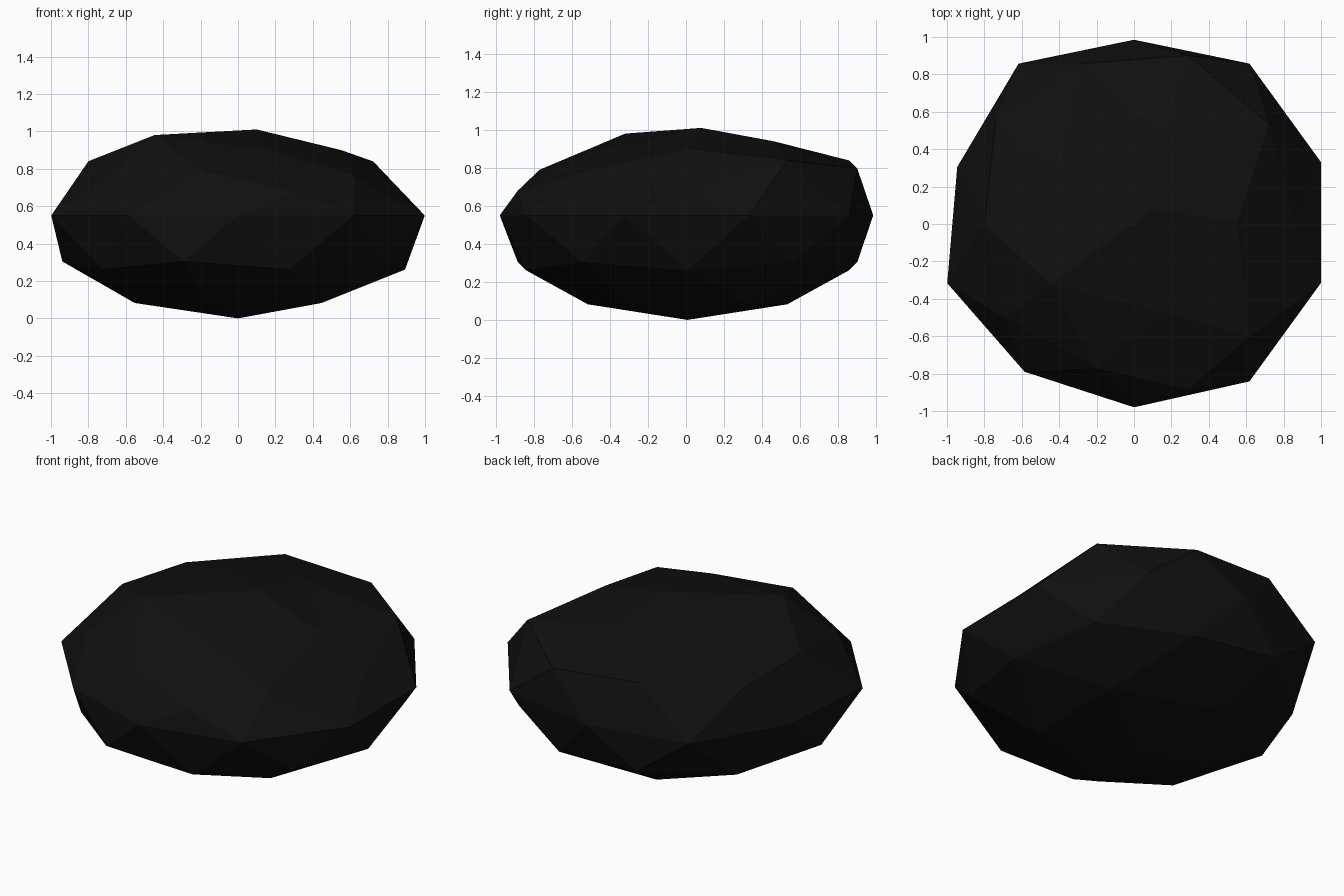
import bpy
import bmesh
from mathutils import Vector

if "Cube" in bpy.data.objects:
    bpy.data.objects.remove(bpy.data.objects["Cube"])

# Dents in the upper half: where the closest vertex of the pebble is pushed to
DENTS = [
    (0.10, 0.08, 1.01), (-0.446, -0.32, 0.98), (0.55, 0.008, 0.90),   # crown
    (0.15, 0.46, 0.94), (-0.40, 0.29, 0.94), (0.15, -0.47, 0.90),
    (-0.80, 0.00, 0.84), (-0.20, -0.77, 0.79), (0.62, -0.60, 0.765),  # shoulder
    (0.29, -0.885, 0.68), (0.86, 0.00, 0.68),
    (-0.69, -0.50, 0.76), (-0.74, 0.54, 0.785),
    (0.00, 0.985, 0.55), (0.00, -0.98, 0.55),                         # rim
    (-0.945, 0.305, 0.55), (-0.585, -0.79, 0.55),
]

# Flattened low-poly ball resting on the ground
bm = bmesh.new()
bmesh.ops.create_icosphere(bm, subdivisions=2, radius=1.0)
for v in bm.verts:
    n = v.co.normalized()
    v.co = Vector((n.x * 1.05, n.y * 1.05 + 0.008, n.z * 0.55 + 0.55))

# Chip the stone: each dent moves its nearest original vertex
start = [(v, v.co.copy()) for v in bm.verts]
for dent in DENTS:
    target = Vector(dent)
    vert = min(start, key=lambda p: (p[1] - target).length)[0]
    vert.co = target

bmesh.ops.recalc_face_normals(bm, faces=bm.faces)
mesh = bpy.data.meshes.new("stone")
bm.to_mesh(mesh)
bm.free()
stone = bpy.data.objects.new("stone", mesh)
bpy.context.collection.objects.link(stone)

# Near-black coal colour
mat = bpy.data.materials.new("coal_black")
mat.diffuse_color = (0.005, 0.005, 0.005, 1.0)
mat.use_nodes = True
mat.node_tree.nodes["Principled BSDF"].inputs["Base Color"].default_value = mat.diffuse_color
mesh.materials.append(mat)
